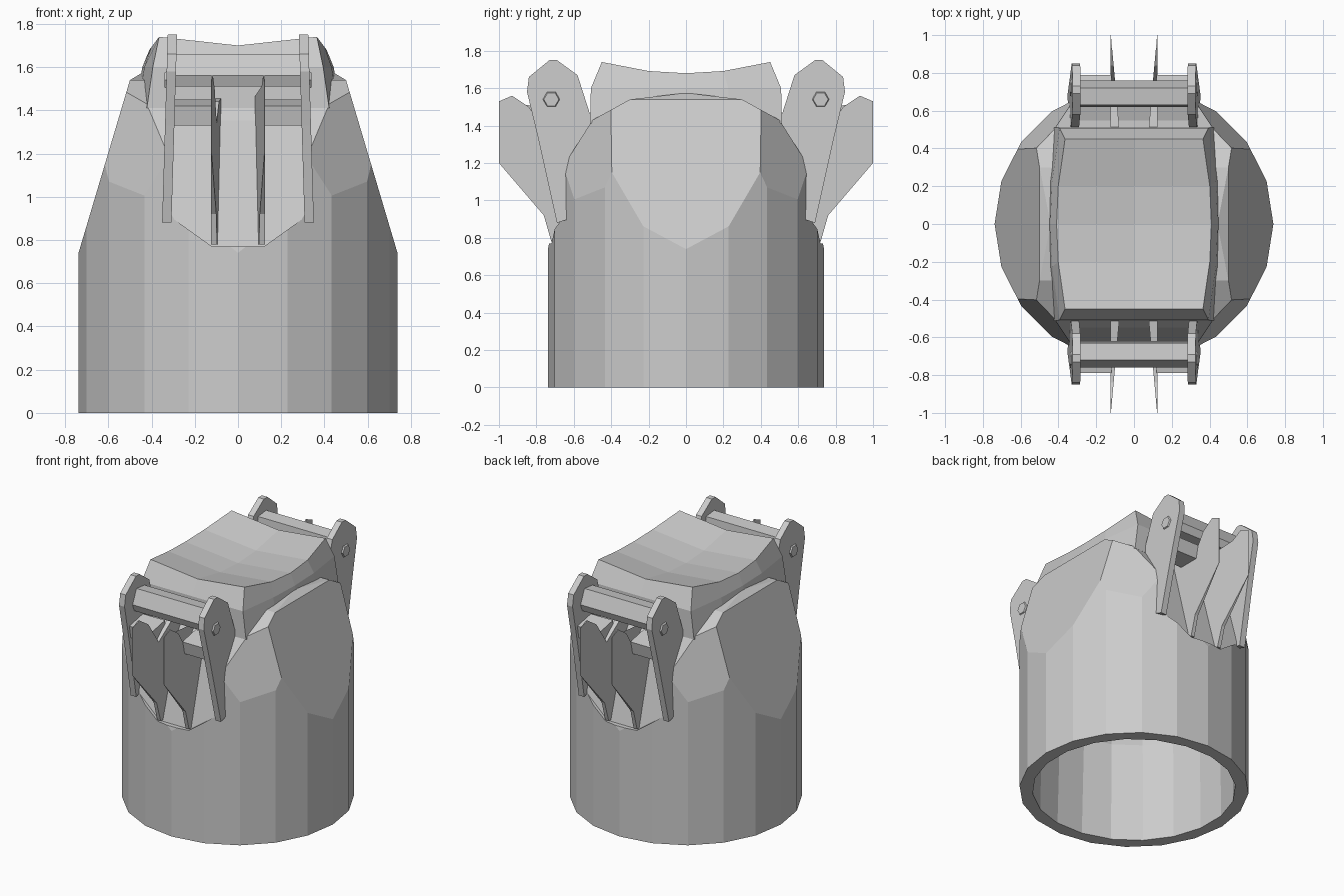
import bpy, bmesh, math
from mathutils import Vector

if "Cube" in bpy.data.objects:
    bpy.data.objects.remove(bpy.data.objects["Cube"])


def finish(name, bm):
    bmesh.ops.recalc_face_normals(bm, faces=bm.faces)
    me = bpy.data.meshes.new(name)
    bm.to_mesh(me)
    bm.free()
    ob = bpy.data.objects.new(name, me)
    bpy.context.collection.objects.link(ob)
    return ob


def skin(name, rings):
    """Join equal-sized closed rings of points and cap both ends."""
    bm = bmesh.new()
    vs = [[bm.verts.new(p) for p in r] for r in rings]
    n = len(vs[0])
    for a, b in zip(vs, vs[1:]):
        for i in range(n):
            bm.faces.new((a[i], a[(i + 1) % n], b[(i + 1) % n], b[i]))
    caps = [bm.faces.new(vs[0]), bm.faces.new(vs[-1])]
    bmesh.ops.triangulate(bm, faces=caps)
    return finish(name, bm)


def clipped_ring(z, r, xm, ym, n=20):
    """Circle flattened at x = +-xm and y = +-ym."""
    pts = []
    for i in range(n):
        a = 2 * math.pi * (i + 0.5) / n
        pts.append((max(-xm, min(xm, r * math.cos(a))),
                    max(-ym, min(ym, r * math.sin(a))), z))
    return pts


def plate(name, profile, x0, x1, sy):
    """Extrude a (y, z) profile from x0 to x1."""
    return skin(name, [[(x, sy * y, z) for y, z in profile] for x in (x0, x1)])


# Hollow body: a faceted cylinder sliced by leaning planes.
# Each slice: directions in degrees, then two (distance, z) silhouette points.
bm = bmesh.new()
bmesh.ops.create_cone(bm, segments=20, radius1=.738, radius2=.738, depth=1.8, cap_ends=True)
bmesh.ops.translate(bm, verts=bm.verts, vec=(0, 0, .9))
sides, ends, corners = (0, 180), (90, 270), (48, 132, 228, 312)
slices = [(sides, .735, .75, .50, 1.54), (sides, .50, 1.54, .40, 1.60),
          (ends, .73, .78, .645, 1.2), (ends, .645, 1.2, .50, 1.43),
          (ends, .50, 1.43, .30, 1.54), (ends, .30, 1.54, 0, 1.575),
          (corners, .735, 1.0, .66, 1.4)]
for angles, d0, z0, d1, z1 in slices:
    for a in angles:
        c, s = math.cos(math.radians(a)), math.sin(math.radians(a))
        bmesh.ops.bisect_plane(
            bm, geom=bm.verts[:] + bm.edges[:] + bm.faces[:], dist=1e-5,
            plane_co=(d0 * c, d0 * s, z0), clear_outer=True,
            plane_no=Vector(((z1 - z0) * c, (z1 - z0) * s, d0 - d1)).normalized())
        bmesh.ops.holes_fill(bm, edges=[e for e in bm.edges if e.is_boundary])
body = finish("body_shell", bm)

cutters = [skin("cavity_cutter", [clipped_ring(*s) for s in (
    (-.1, .655, .655, .655), (.7, .645, .64, .62), (1.3, .57, .5, .44))])]

# Recess cutters behind the front and back clips
outline = [(-.33, .92), (-.12, .77), (.12, .77), (.33, .92), (.33, 1.8), (-.33, 1.8)]
for s in (-1, 1):
    cutters.append(skin("recess_cutter", [
        [(x, s * (.70 - .26 * (z - .77)), z) for x, z in outline],
        [(x, s * 1.2, z) for x, z in outline]]))
for c in cutters:
    c.hide_render = True
    m = body.modifiers.new("cut", 'BOOLEAN')
    m.operation, m.solver, m.object = 'DIFFERENCE', 'EXACT', c
bpy.context.view_layer.update()
body.data = bpy.data.meshes.new_from_object(
    body.evaluated_get(bpy.context.evaluated_depsgraph_get()))
body.modifiers.clear()
for c in cutters:
    bpy.data.objects.remove(c)

# Saddle-shaped top block with sloping skirt
bm = bmesh.new()
rows = []
for y in (-.45, -.2, 0, .2, .45):
    t = (y / .45) ** 2
    xm = .41 - .045 * t
    rows.append([bm.verts.new((k * xm, y, 1.64 + .06 * t + .04 * abs(k)))
                 for k in (-1, 0, 1)])
for a, b in zip(rows, rows[1:]):
    for i in range(2):
        bm.faces.new((a[i], a[i + 1], b[i + 1], b[i]))
rim = [e for e in bm.edges if e.is_boundary]
for ax, ay, z in ((1.08, 1.13, 1.6), (1.07, 1.01, 1.41)):
    ext = bmesh.ops.extrude_edge_only(bm, edges=rim)["geom"]
    rim = [e for e in ext if isinstance(e, bmesh.types.BMEdge)]
    new = [v for v in ext if isinstance(v, bmesh.types.BMVert)]
    rim = [e for e in rim if all(v in new for v in e.verts)]
    for v in new:
        v.co = (v.co.x * ax, v.co.y * ay, z)
bmesh.ops.holes_fill(bm, edges=rim)
finish("saddle_top", bm)

# Clip parts, repeated on front/back and left/right
ear = [(.69, .88), (.79, 1.33), (.85, 1.58), (.84, 1.66), (.73, 1.75), (.69, 1.75),
       (.58, 1.67), (.50, 1.42), (.58, 1.1), (.63, .90)]
fin = [(.58, .78), (.72, .78), (.76, .92), (1, 1.2), (1, 1.53), (.93, 1.56),
       (.84, 1.50), (.74, 1.34), (.62, 1.44), (.48, 1.46)]
bar = [(.62, 1.55), (.63, 1.65), (.72, 1.66), (.76, 1.56), (.74, 1.51), (.64, 1.51)]
shelf = [(.62, 1.33), (.77, 1.33), (.79, 1.42), (.64, 1.45)]
for sy, end in ((-1, "front"), (1, "back")):
    plate(end + "_crossbar", bar, -.29, .29, sy)
    for sx in (-1, 1):
        # Ears flare outward at the bottom to meet the body
        skin(end + "_ear", [
            [(sx * (x + .03 * (1.75 - z)), sy * y, z) for y, z in ear]
            for x in (.282, .325)])
        # Fins are thick at the root and thin at the tip
        skin(end + "_fin", [
            [(sx * (.124 - k * (1.02 - y) * .09), sy * y, z) for y, z in fin]
            for k in (0, 1)])
        plate(end + "_shelf", shelf, sx * .12, sx * .30, sy)
        # Pivot pin head on the outside of the ear
        skin(end + "_pin", [
            [(sx * x, sy * (.72 + r * math.cos(a * math.pi / 3)),
              1.54 + r * math.sin(a * math.pi / 3)) for a in range(6)]
            for x, r in ((.30, .065), (.34, .04))])
